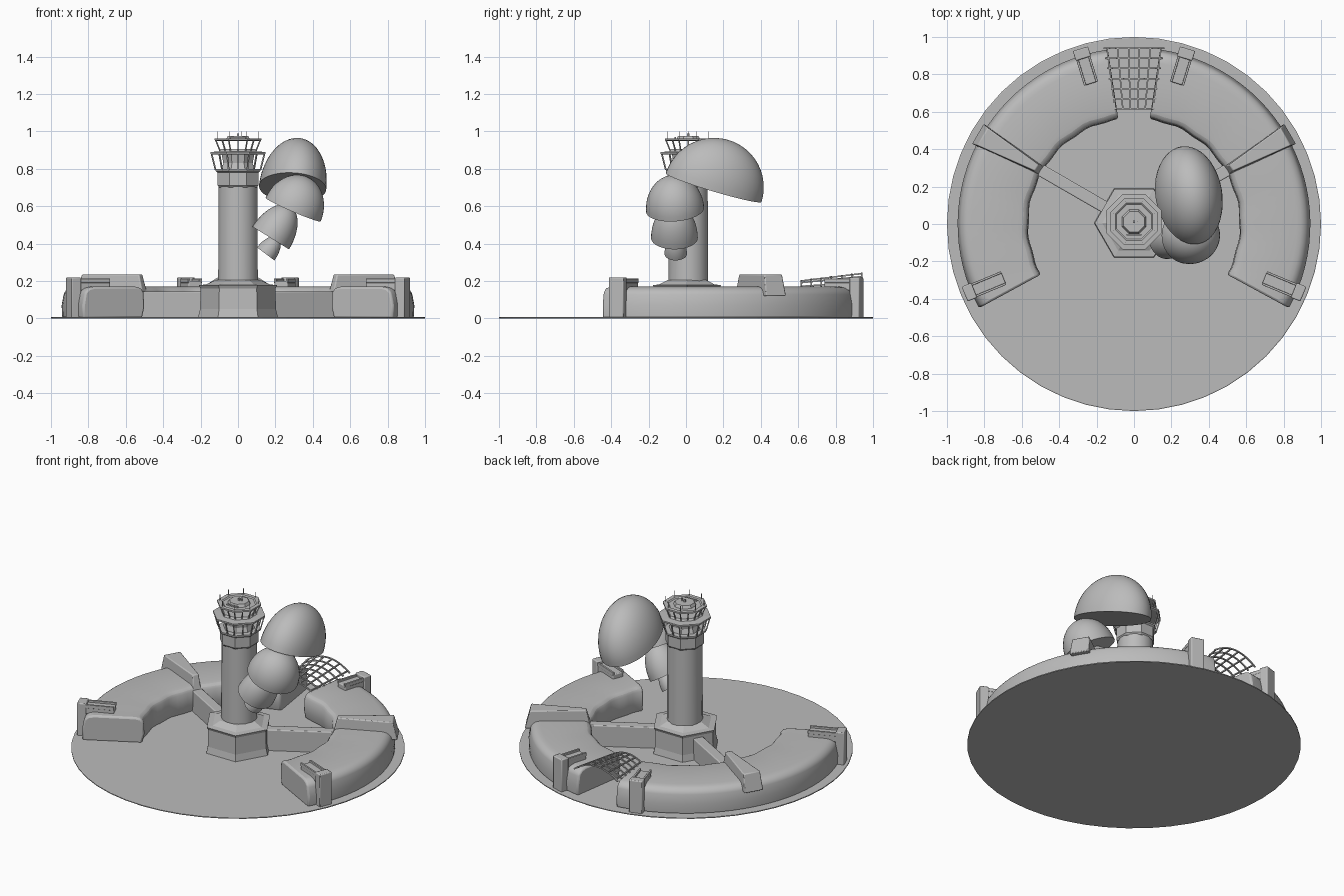
import bpy, bmesh, math
from mathutils import Vector, Matrix

if "Cube" in bpy.data.objects:
    bpy.data.objects.remove(bpy.data.objects["Cube"])

grey = bpy.data.materials.new("plain grey")
grey.use_nodes = True
grey.diffuse_color = (0.5, 0.5, 0.5, 1)
grey.node_tree.nodes["Principled BSDF"].inputs["Base Color"].default_value = (0.5, 0.5, 0.5, 1)
CY = 0.012  # tower axis in y


def finish(name, bm, smooth=35, bevel=0):
    bmesh.ops.recalc_face_normals(bm, faces=bm.faces)
    mesh = bpy.data.meshes.new(name)
    bm.to_mesh(mesh)
    bm.free()
    mesh.materials.append(grey)
    ob = bpy.data.objects.new(name, mesh)
    bpy.context.collection.objects.link(ob)
    if bevel:
        mod = ob.modifiers.new("Bevel", "BEVEL")
        mod.width, mod.segments, mod.limit_method = bevel, 2, "ANGLE"
    if smooth:
        bpy.ops.object.select_all(action="DESELECT")
        ob.select_set(True)
        bpy.context.view_layer.objects.active = ob
        bpy.ops.object.shade_smooth_by_angle(angle=math.radians(smooth))
    return ob


def polar(r, deg, z=0.0):
    a = math.radians(deg)
    return Vector((r * math.cos(a), r * math.sin(a), z))


def skin(bm, loops):
    """Join closed loops of points into a capped solid."""
    rows = [[bm.verts.new(p) for p in loop] for loop in loops]
    n = len(rows[0])
    for a, b in zip(rows, rows[1:]):
        for i in range(n):
            j = (i + 1) % n
            bm.faces.new((a[i], a[j], b[j], b[i]))
    bm.faces.new(rows[0])
    bm.faces.new(rows[-1])


def turned(name, profile, sides, phase=0, cy=CY, smooth=0):
    bm = bmesh.new()
    skin(bm, [[polar(r, phase + 360 * i / sides, z) + Vector((0, cy, 0))
               for i in range(sides)] for r, z in profile])
    return finish(name, bm, smooth)


def bar(bm, p, q, w):
    """Thin square bar between two points."""
    p, q = Vector(p), Vector(q)
    d = q - p
    m = Matrix.Translation((p + q) / 2) @ d.to_track_quat("Z", "Y").to_matrix().to_4x4()
    bmesh.ops.create_cube(bm, size=1, matrix=m @ Matrix.Diagonal((w, w, d.length, 1)))


def radial_block(name, deg, r0, r1, w0, w1, z0, z1, slope=0.0, bevel=0.006, origin=(0, 0)):
    """Block pointing outward, tapered from width w0 to w1, with sloping sides."""
    out, side = polar(1, deg), polar(1, deg + 90)
    base = Vector((origin[0], origin[1], 0))
    bm = bmesh.new()
    loops = []
    for z, s in ((z0, 0), (z1, slope)):
        loops.append([base + out * r + side * w + Vector((0, 0, z)) for r, w in (
            (r0 + s, -w0 / 2 + s / 4), (r1 - s, -w1 / 2 + s / 4),
            (r1 - s, w1 / 2 - s / 4), (r0 + s, w0 / 2 - s / 4))])
    skin(bm, loops)
    return finish(name, bm, 35, bevel)


# Ground disc
turned("ground_disc", [(1, 0), (1, 0.006), (0.995, 0.008)], 48, cy=0)

# Ring buildings and the blocks on them, mirrored left and right
ring_profile = [(0.58, 0), (0.565, 0.06), (0.57, 0.14), (0.585, 0.163), (0.62, 0.17),
                (0.87, 0.17), (0.905, 0.163), (0.93, 0.14), (0.943, 0.07), (0.94, 0)]
for side in ("left", "right"):
    def ang(a):
        return a if side == "left" else 180 - a

    bm = bmesh.new()
    steps = 30
    loops = []
    for k in range(steps + 1):
        a = -28.5 + 110 * k / steps
        wave = 0.004 * math.sin(k * 1.3)
        loops.append([polar(r + (wave if r < 0.7 else 0), ang(a), z) for r, z in ring_profile])
    skin(bm, loops)
    finish(side + "_ring_building", bm, 40, 0.012)

    radial_block(side + "_roof_wedge", ang(30), 0.57, 0.965, 0.055, 0.125, 0.12, 0.235, 0.03)
    radial_block(side + "_corridor", ang(30), 0.12, 0.6, 0.065, 0.065, 0, 0.145)

    # Roof blocks with an outer pillar and a raised rim
    for label, a, r0 in (("front", -22.5, 0.755), ("back", 73, 0.785)):
        name = side + "_" + label
        radial_block(name + "_roof_block", ang(a), r0, 0.96, 0.075, 0.075, 0.15, 0.2)
        radial_block(name + "_pillar", ang(a), 0.925, 0.98, 0.085, 0.085, 0, 0.22)
        for s in (-1, 1):
            off = polar(0.033 * s, ang(a) + 90)
            radial_block(name + "_block_rim", ang(a), r0, 0.96, 0.012, 0.012,
                         0.19, 0.213, 0, 0.002, (off.x, off.y))

# Arched lattice over the back gap
bm = bmesh.new()


def lattice(u, v):
    half = 0.1 + 0.045 * v
    return Vector((half * u, 0.615 + 0.325 * v,
                   0.172 + 0.02 * v + (0.03 + 0.02 * v) * (1 - u * u)))


for i in range(6):
    u = -1 + 0.4 * i
    bar(bm, lattice(u, 0), lattice(u, 1), 0.008)
for j in range(7):
    pts = [lattice(-1.1 + 0.2 * i * 1.1, j / 6) for i in range(11)]
    for p, q in zip(pts, pts[1:]):
        bar(bm, p, q, 0.008)
finish("back_lattice", bm, 0)

# Tower foot, shaft and collar
turned("tower_foot", [(0.215, 0), (0.203, 0.05), (0.2, 0.16), (0.21, 0.178), (0.17, 0.182),
                      (0.12, 0.205)], 6, 0, 0.005)
turned("tower_shaft", [(0.108, 0.17), (0.106, 0.72)], 16, 11.25, CY, 35)
turned("tower_collar", [(0.108, 0.7), (0.119, 0.712), (0.119, 0.78), (0.13, 0.788),
                        (0.13, 0.798), (0.1, 0.8)], 8, 22.5)

# Lower and upper lookout decks with leaning posts
turned("lower_deck_core", [(0.1, 0.79), (0.085, 0.83), (0.095, 0.88)], 8, 22.5)
turned("lower_deck_roof", [(0.15, 0.876), (0.16, 0.88), (0.16, 0.89), (0.11, 0.893)], 8, 22.5)
turned("upper_deck_floor", [(0.115, 0.885), (0.1, 0.905)], 8, 22.5)
turned("upper_deck_roof", [(0.125, 0.95), (0.135, 0.953), (0.135, 0.963), (0.108, 0.963),
                           (0.1, 0.957), (0.07, 0.957), (0.06, 0.975)], 8, 22.5)


def octagon(r, k, z):
    """Point on an octagon outline, two steps per side."""
    a, b = (polar(r, 22.5 + 45 * (k // 2 + d), z) for d in (0, 1))
    return (a + b * (k % 2)) / (1 + k % 2) + Vector((0, CY, 0))


bm = bmesh.new()
for k in range(16):
    bar(bm, octagon(0.13, k, 0.795), octagon(0.153, k, 0.88), 0.007)
    bar(bm, octagon(0.102, k, 0.892), octagon(0.13, k, 0.956), 0.006)
finish("deck_posts", bm, 0)

# Roof masts and small beacon
bm = bmesh.new()
for k in range(0, 16, 2):
    bar(bm, octagon(0.118, k, 0.958), octagon(0.118, k, 1.0), 0.003)
bar(bm, (0, CY, 0.97), (0, CY, 0.99), 0.012)
bar(bm, (-0.04, CY - 0.07, 0.965), (0.04, CY - 0.07, 0.965), 0.008)
bar(bm, (0.02, CY, 0.97), (0.02, CY, 1.0), 0.004)
finish("roof_masts", bm, 0)

# Stack of tilted half domes: centre, half sizes, axis, turn about the axis
domes = [
    ("large_dome", (0.292, 0.148, 0.70), (0.178, 0.27, 0.267), (0.17, 0.29, 1), 9),
    ("second_dome", (0.295, -0.058, 0.582), (0.16, 0.156, 0.19), (0.43, -0.08, 1), 0),
    ("third_dome", (0.175, -0.062, 0.43), (0.115, 0.125, 0.2), (0.62, 0, 1), 0),
    ("small_dome", (0.148, -0.055, 0.345), (0.058, 0.06, 0.11), (0.75, 0, 1), 0),
]
for name, centre, size, axis, turn in domes:
    tilt = Vector((0, 0, 1)).rotation_difference(Vector(axis)).to_matrix().to_4x4()
    bm = bmesh.new()
    bmesh.ops.create_uvsphere(bm, u_segments=40, v_segments=24, radius=1)
    cut = bmesh.ops.bisect_plane(bm, geom=bm.verts[:] + bm.edges[:] + bm.faces[:], dist=1e-4,
                                 plane_co=(0, 0, 0), plane_no=(0, 0, -1), clear_outer=True)
    rim = [e for e in bm.edges if e.is_boundary]
    bmesh.ops.contextual_create(bm, geom=rim)
    bm.transform(Matrix.Translation(centre) @ Matrix.Rotation(math.radians(turn), 4, "Z")
                 @ tilt @ Matrix.Diagonal((*size, 1)))
    finish(name, bm, 40)
